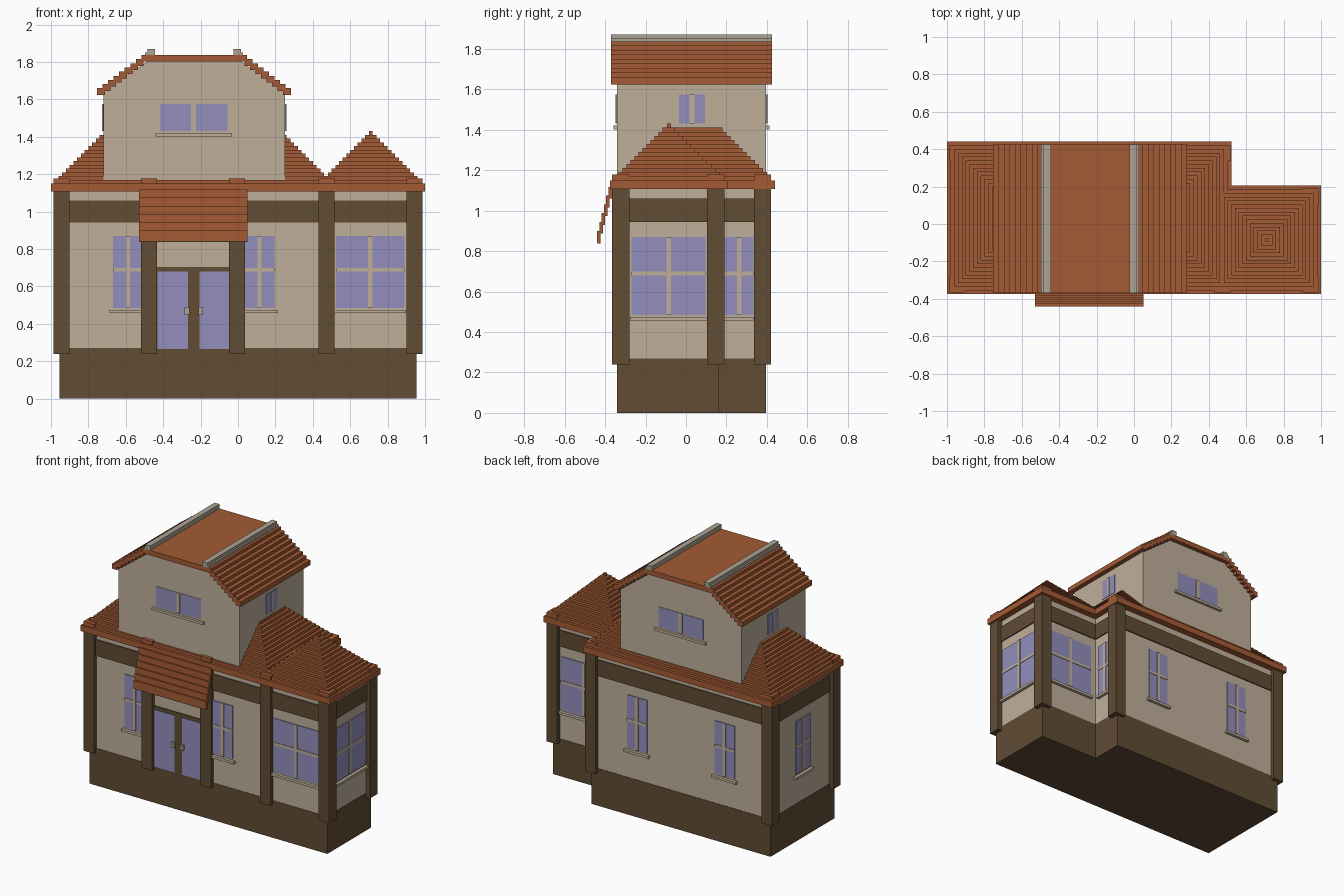
import bpy, bmesh

cube = bpy.data.objects.get("Cube")
if cube:
    bpy.data.objects.remove(cube, do_unlink=True)


def material(name, rgb):
    lin = [((c / 255 + 0.055) / 1.055) ** 2.4 for c in rgb] + [1.0]
    m = bpy.data.materials.new(name)
    m.diffuse_color = lin
    m.use_nodes = True
    bsdf = m.node_tree.nodes["Principled BSDF"]
    bsdf.inputs["Base Color"].default_value = lin
    bsdf.inputs["Roughness"].default_value = 0.9
    return m


WALL = material("beige plaster", (191, 175, 154))
WOOD = material("dark brown timber", (96, 76, 52))
TILE = material("terracotta tile", (164, 91, 53))
GLASS = material("lavender glass", (147, 143, 188))
STONE = material("grey ridge stone", (172, 164, 148))


def finish(name, bm, mat):
    bmesh.ops.recalc_face_normals(bm, faces=bm.faces)
    mesh = bpy.data.meshes.new(name)
    bm.to_mesh(mesh)
    bm.free()
    mesh.materials.append(mat)
    obj = bpy.data.objects.new(name, mesh)
    bpy.context.collection.objects.link(obj)
    return obj


def boxes(name, mat, items):
    """One object made of boxes given as (x0, x1, y0, y1, z0, z1)."""
    bm = bmesh.new()
    for x0, x1, y0, y1, z0, z1 in items:
        verts = bmesh.ops.create_cube(bm, size=1)["verts"]
        for v in verts:
            v.co = ((x0 + x1) / 2 + v.co.x * (x1 - x0),
                    (y0 + y1) / 2 + v.co.y * (y1 - y0),
                    (z0 + z1) / 2 + v.co.z * (z1 - z0))
    return finish(name, bm, mat)


def on_wall(wall, u0, u1, z0, z1, d0, d1):
    """Box on a wall (axis, coordinate, outward sign), from depth d0 to d1."""
    axis, c, s = wall
    a, b = sorted((c + s * d0, c + s * d1))
    return (a, b, u0, u1, z0, z1) if axis == "x" else (u0, u1, a, b, z0, z1)


# Plinth, walls and the timber band under the eaves
def footprint(grow, z0, z1):
    g = grow
    return [(-0.955 - g, 0.48 + g, -0.34 - g, 0.395 + g, z0, z1),
            (0.40, 0.955 + g, -0.34 - g, 0.16 + g, z0, z1)]


boxes("plinth", WOOD, footprint(0, 0, 0.27))
boxes("ground_floor_walls", WALL, footprint(-0.003, 0.27, 1.12))
boxes("timber_band", WOOD, footprint(0.005, 0.943, 1.06))

# Posts at the corners and beside the entrance
corners = [(-0.943, -0.323), (0.473, -0.323), (0.943, -0.323),
           (-0.943, 0.378), (0.473, 0.378), (0.943, 0.147)]
porch = [(-0.475, -0.323), (-0.005, -0.323)]
H = 0.0425
boxes("posts", WOOD, [(x - H, x + H, y - H, y + H, 0.24, 1.12)
                      for x, y in corners + porch])
boxes("post_caps", TILE, [(x - H, x + H, y - H, y + H, 1.145, 1.178)
                          for x, y in corners + porch])

# Eaves and stepped hip roofs
boxes("eaves", TILE, [(-1, 0.52, -0.375, 0.44, 1.107, 1.15),
                      (0.5, 1, -0.375, 0.205, 1.107, 1.15)])
S = 0.02
boxes("main_hip_roof", TILE,
      [(-1 + S * k, 0.52 - S * k, -0.375 + S * k, 0.44 - S * k,
        1.13 + S * k, 1.15 + S * k) for k in range(1, 14)])
boxes("wing_pyramid_roof", TILE,
      [(0.42 + S * k, 1 - S * k, -0.375 + S * k, 0.205 - S * k,
        1.13 + S * k, 1.15 + S * k) for k in range(1, 15)])

# Upper storey: gable profile extruded front to back
profile = [(-0.72, 1.15), (0.25, 1.15), (0.25, 1.645),
           (0.005, 1.81), (-0.475, 1.81), (-0.72, 1.645)]
bm = bmesh.new()
face = bm.faces.new([bm.verts.new((x, -0.34, z)) for x, z in profile])
ext = bmesh.ops.extrude_face_region(bm, geom=[face])["geom"]
bmesh.ops.translate(bm, vec=(0, 0.735, 0),
                    verts=[e for e in ext if isinstance(e, bmesh.types.BMVert)])
finish("upper_storey", bm, WALL)

# Upper roof: flat deck, plank slopes and ridge caps, symmetric about CX
CX, Y0, Y1 = -0.235, -0.37, 0.425


def both_sides(x0, x1, z0, z1):
    return [(CX - x1, CX - x0, Y0, Y1, z0, z1), (CX + x0, CX + x1, Y0, Y1, z0, z1)]


boxes("upper_roof_deck", TILE, [(CX - 0.25, CX + 0.25, Y0, Y1, 1.802, 1.838)])
planks = []
for i in range(9):
    outer = 0.518 - i * 0.0295
    planks += both_sides(outer - 0.042, outer, 1.624 + i * 0.0222, 1.66 + i * 0.0222)
boxes("upper_roof_planks", TILE, planks)
boxes("ridge_caps", STONE, both_sides(0.21, 0.25, 1.83, 1.87)
      + both_sides(0.245, 0.262, 1.82, 1.852))

# Porch canopy: overlapping upright planks stepping outwards
boxes("porch_canopy", TILE,
      [(-0.53, 0.052, -0.384 - 0.0112 * i, -0.366 - 0.0112 * i,
        1.06 - 0.0435 * i, 1.118 - 0.0435 * i) for i in range(6)])
boxes("canopy_lower_edge", WOOD, [(-0.53, 0.052, -0.437, -0.424, 0.838, 0.846)])


# Windows: panes, cross bars and sill
def window(name, wall, centre, pane, gap, z0, z1, sill=0.0, crossbar=True):
    rows = [(z0, z1)]
    mid = (z0 + z1) / 2 + 0.012
    if crossbar:
        rows = [(z0, mid - 0.01), (mid + 0.01, z1)]
    half = gap / 2 + pane
    panes, bars = [], []
    for a, b in rows:
        for u0, u1 in ((-half, -gap / 2), (gap / 2, half)):
            panes.append(on_wall(wall, centre + u0, centre + u1, a, b, -0.004, 0.003))
    bars.append(on_wall(wall, centre - gap / 2, centre + gap / 2, z0, z1, -0.004, 0.008))
    if crossbar:
        bars.append(on_wall(wall, centre - half, centre + half,
                            mid - 0.01, mid + 0.01, -0.004, 0.007))
    if sill:
        bars.append(on_wall(wall, centre - sill, centre + sill,
                            z0 - 0.028, z0 - 0.01, -0.004, 0.018))
    boxes(name + "_glass", GLASS, panes)
    boxes(name + "_frame", WALL, bars)


FRONT, BACK = ("y", -0.34, -1), ("y", 0.395, 1)
LEFT_WING, RIGHT_SIDE = ("x", 0.955, 1), ("x", -0.955, -1)
WING_BACK, MAIN_EAST = ("y", 0.16, 1), ("x", 0.48, 1)
LOW = (0.485, 0.87)
narrow = [("front_window_a", FRONT, -0.588), ("front_window_b", FRONT, 0.115),
          ("back_window_a", BACK, -0.588), ("back_window_b", BACK, 0.115),
          ("side_window", RIGHT_SIDE, 0.025)]
for name, wall, centre in narrow:
    window(name, wall, centre, 0.07, 0.022, *LOW, sill=0.1)
window("return_window", MAIN_EAST, 0.263, 0.061, 0.022, *LOW, sill=0.072)
for name, wall, centre in [("wing_front_window", FRONT, 0.707),
                           ("wing_side_window", LEFT_WING, -0.086),
                           ("wing_back_window", WING_BACK, 0.707)]:
    window(name, wall, centre, 0.172, 0.022, *LOW, sill=0.19)
for name, wall in [("upper_front_window", FRONT), ("upper_back_window", BACK)]:
    window(name, wall, -0.237, 0.167, 0.026, 1.43, 1.575, sill=0.205, crossbar=False)
for name, wall in [("upper_left_window", ("x", 0.25, 1)),
                   ("upper_right_window", ("x", -0.72, -1))]:
    window(name, wall, 0.029, 0.052, 0.024, 1.43, 1.575, crossbar=False)

# Double entrance door
boxes("door_frame", WOOD, [on_wall(FRONT, -0.44, -0.04, 0.25, 0.705, -0.004, 0.004)])
boxes("door_glass", GLASS,
      [on_wall(FRONT, a, b, 0.267, 0.68, 0, 0.008)
       for a, b in ((-0.43, -0.267), (-0.205, -0.047))])
boxes("door_handles", STONE,
      [on_wall(FRONT, a, b, 0.45, 0.488, 0, 0.022)
       for a, b in ((-0.285, -0.26), (-0.212, -0.187))])
